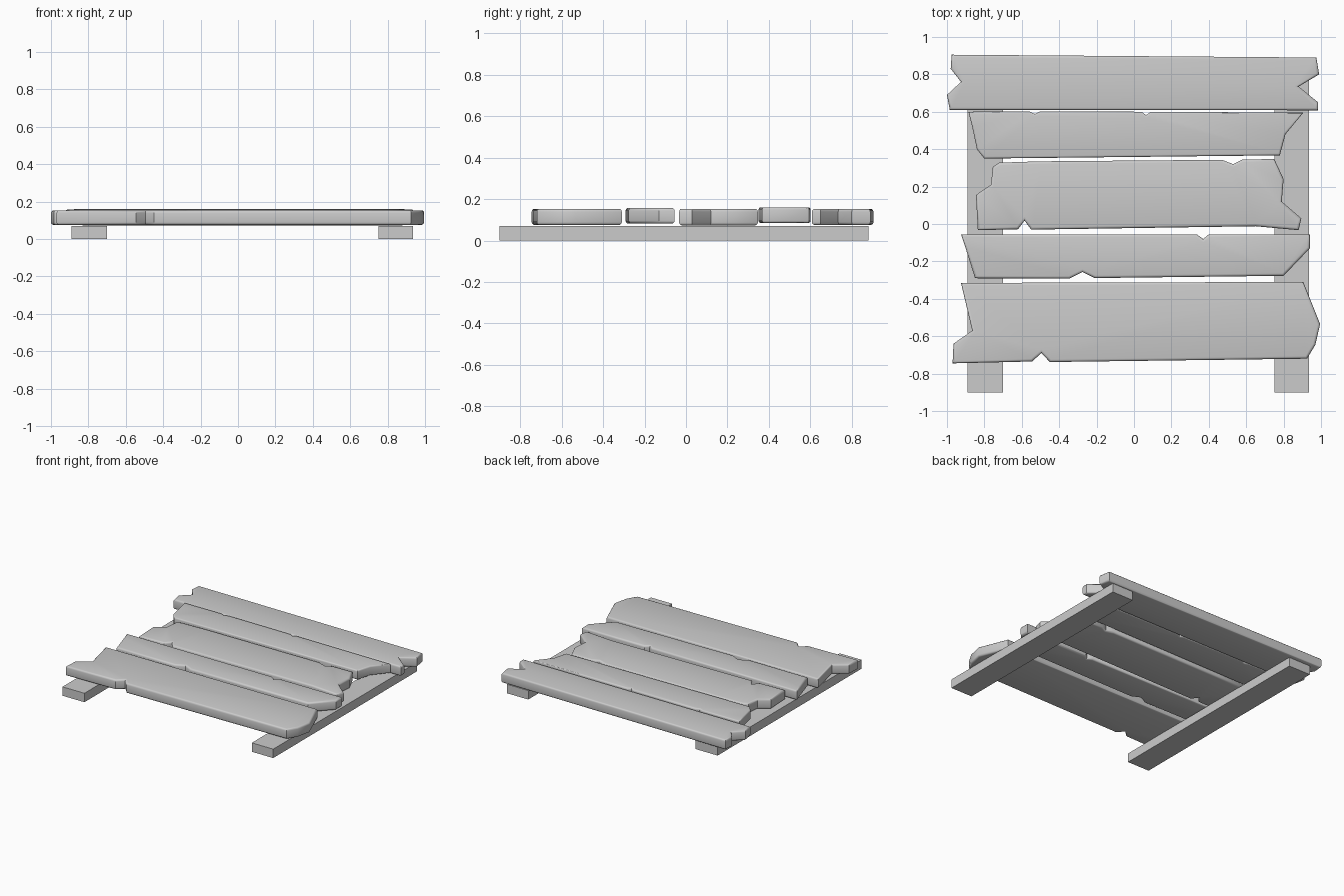
import bpy, bmesh, math

if "Cube" in bpy.data.objects:
    bpy.data.objects.remove(bpy.data.objects["Cube"])


def finish(name, bm):
    mesh = bpy.data.meshes.new(name)
    bm.to_mesh(mesh)
    bm.free()
    obj = bpy.data.objects.new(name, mesh)
    bpy.context.collection.objects.link(obj)
    return obj


def box(name, lo, hi):
    bm = bmesh.new()
    bmesh.ops.create_cube(bm, size=1)
    for v in bm.verts:
        v.co = [lo[i] if v.co[i] < 0 else hi[i] for i in range(3)]
    return finish(name, bm)


def plank(name, outline, z0, z1, round_w=0.014):
    # extruded broken outline with worn, rounded top and bottom rims
    bm = bmesh.new()
    base = bm.faces.new([bm.verts.new((x, y, z0)) for x, y in outline])
    ext = bmesh.ops.extrude_face_region(bm, geom=[base], use_keep_orig=True)
    for v in ext["geom"]:
        if isinstance(v, bmesh.types.BMVert):
            v.co.z = z1
    bmesh.ops.recalc_face_normals(bm, faces=bm.faces)
    rims = [e for e in bm.edges if abs(e.verts[0].co.z - e.verts[1].co.z) < 1e-5]
    bmesh.ops.bevel(bm, geom=rims, offset=round_w, segments=3, profile=0.5,
                    affect='EDGES', clamp_overlap=True)
    bmesh.ops.triangulate(bm, faces=[f for f in bm.faces if len(f.verts) > 4])
    obj = finish(name, bm)
    bpy.ops.object.select_all(action='DESELECT')
    obj.select_set(True)
    bpy.context.view_layer.objects.active = obj
    bpy.ops.object.shade_smooth_by_angle(angle=math.radians(35))


# supporting rails
box("left_rail", (-0.89, -0.90, 0), (-0.70, 0.88, 0.07))
box("right_rail", (0.75, -0.90, 0), (0.935, 0.88, 0.07))

# front plank
plank("plank_1", [(-.925, -.315), (-.865, -.57), (-.965, -.64), (-.97, -.745),
                  (-.545, -.735), (-.495, -.69), (-.45, -.738), (.925, -.72),
                  (.97, -.645), (.995, -.535), (.905, -.31)], .075, .153)
# narrow plank
plank("plank_2", [(-.925, -.055), (-.90, -.13), (-.85, -.29), (-.345, -.292),
                  (-.275, -.257), (-.21, -.289), (.80, -.277), (.94, -.13),
                  (.94, -.055), (.40, -.055), (.37, -.08), (.335, -.055)], .082, .158)
# middle plank
plank("plank_3", [(-.72, .328), (-.755, .305), (-.765, .21), (-.845, .155),
                  (-.835, -.033), (-.62, -.028), (-.585, .018), (-.55, -.03),
                  (.65, -.012), (.88, -.033), (.895, .03), (.79, .12), (.80, .24),
                  (.75, .347), (.58, .345), (.53, .32), (.47, .343), (-.5, .335)],
      .073, .153)
# split plank
plank("plank_4", [(-.885, .60), (-.865, .52), (-.84, .40), (-.80, .35),
                  (.78, .367), (.81, .48), (.905, .595), (.09, .60), (.065, .582),
                  (.04, .60), (-.50, .602), (-.53, .588), (-.56, .602)],
      .085, .16, .011)
# back plank
plank("plank_5", [(-.975, .905), (-.98, .83), (-.925, .76), (-1.0, .69),
                  (-.985, .61), (.985, .608), (.985, .65), (.88, .735),
                  (.99, .80), (.975, .89)], .075, .153)
